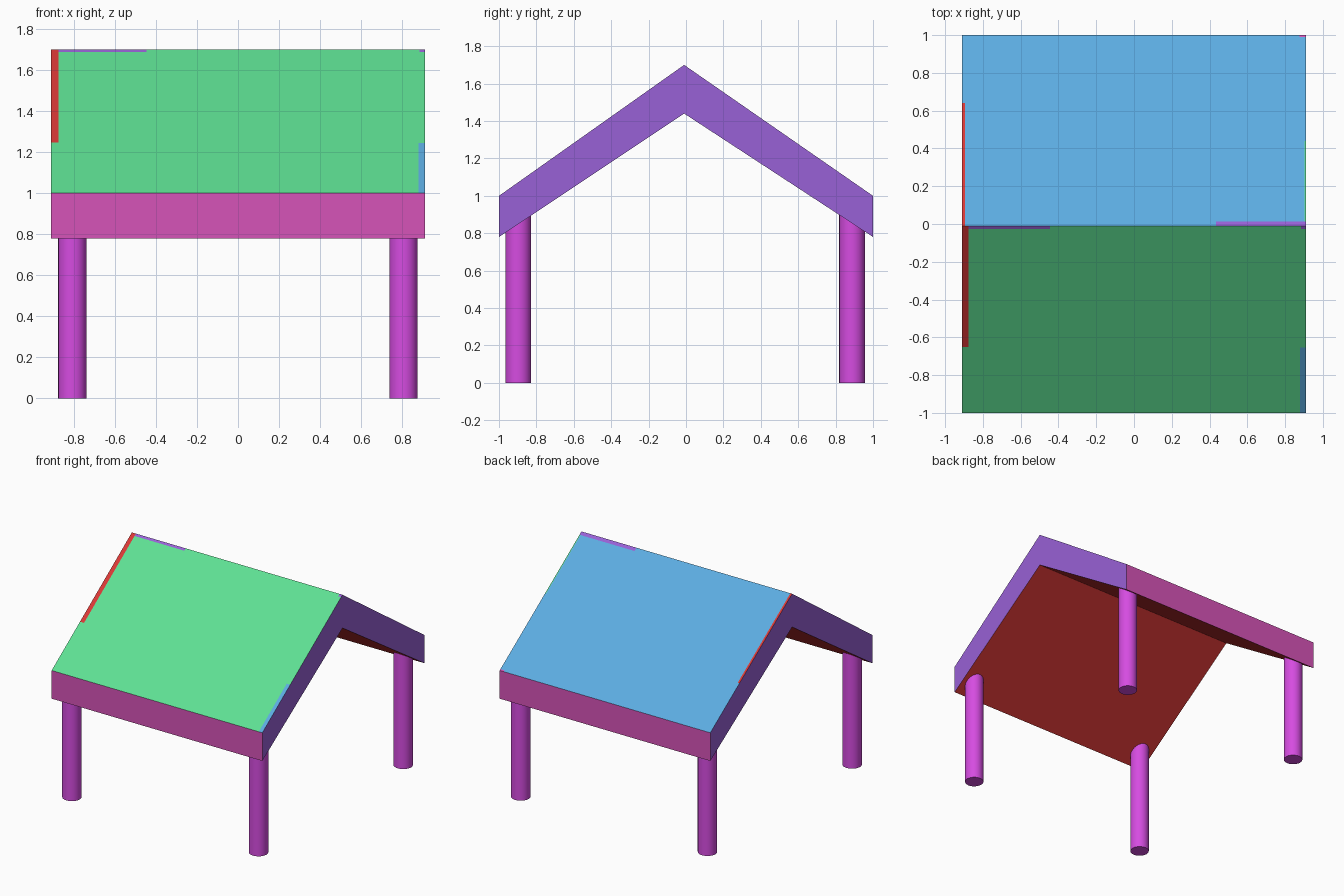
import bpy, bmesh

if "Cube" in bpy.data.objects:
    bpy.data.objects.remove(bpy.data.objects["Cube"])


def srgb(r, g, b):
    lin = lambda c: c / 12.92 if c <= 0.04045 else ((c + 0.055) / 1.055) ** 2.4
    return [lin(c / 255) for c in (r, g, b)] + [1]


COLOURS = {
    "green": (94, 224, 147), "blue": (92, 172, 225), "violet": (152, 97, 214),
    "pink": (214, 84, 184), "red": (218, 56, 54), "magenta": (214, 76, 225),
}
MATS = {}
for name, rgb in COLOURS.items():
    MATS[name] = bpy.data.materials.new(name)
    MATS[name].diffuse_color = srgb(*rgb)
INDEX = {name: i for i, name in enumerate(COLOURS)}


def finish(bm, name, mats):
    bmesh.ops.recalc_face_normals(bm, faces=bm.faces)
    me = bpy.data.meshes.new(name)
    bm.to_mesh(me)
    bm.free()
    for m in mats:
        me.materials.append(MATS[m])
    ob = bpy.data.objects.new(name, me)
    bpy.context.collection.objects.link(ob)
    return ob


# Gable roof slab: profile of (y, z) points swept along x
W, RIDGE = 0.91, -0.01
outer = [(-1, 1.0), (RIDGE, 1.70), (1, 1.0)]
inner = [(-1, 0.78), (RIDGE, 1.44), (1, 0.78)]
bm = bmesh.new()
row = lambda x: [bm.verts.new((x, y, z)) for y, z in outer + inner]
L, R = row(-W), row(W)


def quad(verts, colour):
    f = bm.faces.new(verts)
    f.material_index = INDEX[colour]
    return f


for i in (0, 1):
    for s in (L, R):                                   # gable ends
        quad((s[i], s[i + 1], s[i + 4], s[i + 3]), "violet")
    quad((L[i + 3], R[i + 3], R[i + 4], L[i + 4]), "red")   # underside
for i in (0, 2):                                       # eave edges
    quad((L[i], R[i], R[i + 3], L[i + 3]), "pink")
front = quad((L[0], R[0], R[1], L[1]), "green")
back = quad((L[1], R[1], R[2], L[2]), "blue")

# Edge patches on each slope: colour, x range, y range (later ones win)
PATCHES = {
    "green": [("violet", -W, -0.445, -0.027, 0), ("violet", 0.885, W, -0.027, 0),
              ("red", -W, -0.875, -0.65, 0), ("blue", 0.88, W, -1, -0.655)],
    "blue": [("green", 0.902, W, 0, 0.44), ("violet", 0.435, W, -0.01, 0.014),
             ("red", -W, -0.895, -0.01, 0.64), ("pink", 0.875, W, 0.99, 1)],
}
for base, patches in PATCHES.items():
    slope = lambda: [f for f in bm.faces if f.material_index == INDEX[base]]
    cuts = {(0, v) for p in patches for v in p[1:3]} | {(1, v) for p in patches for v in p[3:5]}
    for axis, v in sorted(cuts):
        if (axis == 0 and abs(v) < W) or (axis == 1 and 0.012 < abs(v) < 1):
            fs = [f for f in slope() if (f.calc_center_median().y < RIDGE) == (base == "green")]
            geom = fs + list({e for f in fs for e in f.edges}) + list({w for f in fs for w in f.verts})
            no = [0, 0, 0]
            no[axis] = 1
            bmesh.ops.bisect_plane(bm, geom=geom, dist=1e-5,
                                   plane_co=[n * v for n in no], plane_no=no)
    for f in slope():
        c = f.calc_center_median()
        if (c.y < RIDGE) != (base == "green"):
            continue
        for colour, x0, x1, y0, y1 in patches:
            if x0 < c.x < x1 and y0 < c.y < y1:
                f.material_index = INDEX[colour]
finish(bm, "roof", COLOURS)

# Four round posts standing at the corners
TOP = 0.90
for side, x in (("left", -0.807), ("right", 0.806)):
    for end, y in (("front", -0.897), ("back", 0.888)):
        bm = bmesh.new()
        bmesh.ops.create_cone(bm, cap_ends=True, segments=24, radius1=0.069,
                              radius2=0.069, depth=TOP)
        bmesh.ops.translate(bm, verts=bm.verts, vec=(x, y, TOP / 2))
        for f in bm.faces:
            f.smooth = abs(f.normal.z) < 0.5
        for e in bm.edges:
            e.smooth = all(f.smooth for f in e.link_faces)
        finish(bm, f"{end}_{side}_post", ["magenta"])

for m in bpy.data.materials:
    if m.users and not m.is_grease_pencil:
        m.use_nodes = True
        m.node_tree.nodes["Principled BSDF"].inputs["Base Color"].default_value = m.diffuse_color
